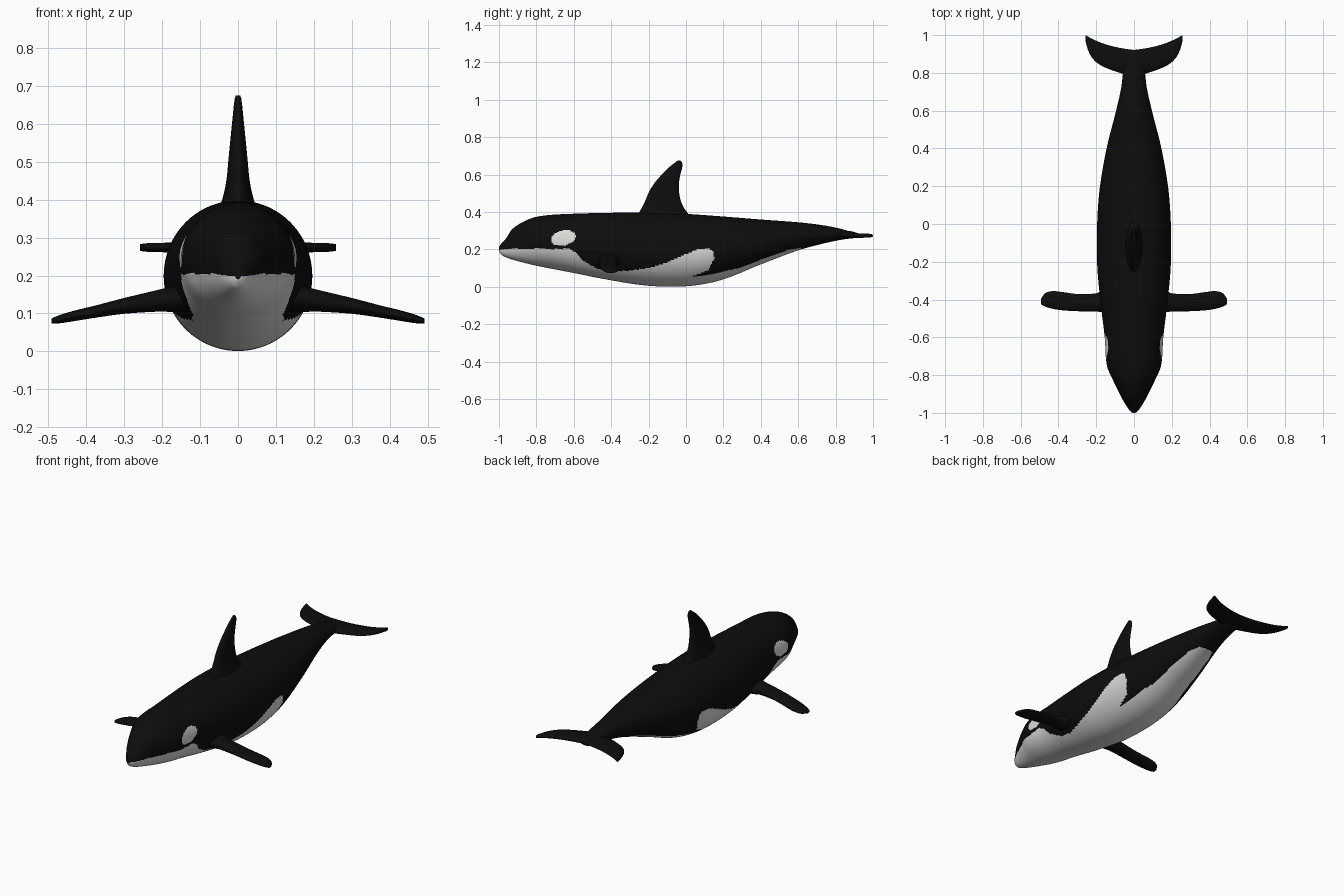
import bpy, bmesh, math
from mathutils import Vector


def material(name, rgb):
    m = bpy.data.materials.new(name)
    m.diffuse_color = (*rgb, 1)
    return m


BLACK = material("skin black", (0.004, 0.004, 0.004))
WHITE = material("patch white", (0.72, 0.72, 0.70))


def resample(rows, density):
    """Smooth (Hermite) interpolation of a table whose first column is the axis."""
    rows = [Vector(r) for r in rows]

    def slope(i):
        a, b = rows[max(i - 1, 0)], rows[min(i + 1, len(rows) - 1)]
        return (b - a) / (b[0] - a[0])

    out = [rows[0]]
    for i in range(len(rows) - 1):
        a, b = rows[i], rows[i + 1]
        d = b[0] - a[0]
        ma, mb = slope(i) * d, slope(i + 1) * d
        n = max(3, int(d * density))
        for k in range(1, n + 1):
            t = k / n
            out.append(a * (2*t**3 - 3*t*t + 1) + ma * (t**3 - 2*t*t + t)
                       + b * (3*t*t - 2*t**3) + mb * (t**3 - t*t))
    return out


def loft(name, rows, point, segments, density, mirror=False, is_white=None):
    """Skin closed rings; point(row, cos, sin) gives a ring position."""
    bm = bmesh.new()
    angles = [2 * math.pi * (k + 0.5) / segments for k in range(segments)]
    rings = [[bm.verts.new(point(r, math.cos(a), math.sin(a))) for a in angles]
             for r in resample(rows, density)]
    for p, q in zip(rings, rings[1:]):
        for k in range(segments):
            j = (k + 1) % segments
            bm.faces.new((p[k], p[j], q[j], q[k]))
    bm.faces.new(rings[0])
    bm.faces.new(rings[-1])
    bmesh.ops.recalc_face_normals(bm, faces=bm.faces)
    if is_white:
        for f in bm.faces:
            c = f.calc_center_median()
            f.material_index = int(is_white(c.y, c.z))
    me = bpy.data.meshes.new(name)
    bm.to_mesh(me)
    bm.free()
    me.shade_smooth()
    me.materials.append(BLACK)
    if is_white:
        me.materials.append(WHITE)
    ob = bpy.data.objects.new(name, me)
    bpy.context.collection.objects.link(ob)
    if mirror:
        ob.modifiers.new("mirror", 'MIRROR')
    return ob


# White belly outline seen from the side (y, z)
BELLY = [(-1.1, -0.1), (-1.1, 0.19), (-0.98, 0.2), (-0.9, 0.205), (-0.8, 0.205),
         (-0.7, 0.202), (-0.63, 0.205), (-0.59, 0.185), (-0.55, 0.14), (-0.48, 0.10),
         (-0.4, 0.082), (-0.3, 0.087), (-0.2, 0.10), (-0.1, 0.13), (0, 0.175),
         (0.07, 0.203), (0.12, 0.208), (0.147, 0.19), (0.15, 0.15), (0.12, 0.09),
         (0.03, 0.053), (0.1, 0.06), (0.28, 0.10), (0.44, 0.16), (0.55, 0.198),
         (0.61, 0.208), (0.63, 0.2), (0.63, -0.1)]


def is_white(y, z):
    # oval patch behind the eye
    dy, dz, t = y + 0.656, z - 0.261, math.radians(12)
    u, v = dy * math.cos(t) + dz * math.sin(t), dz * math.cos(t) - dy * math.sin(t)
    if (u / 0.067)**2 + (v / 0.04)**2 < 1:
        return True
    # even-odd test against the belly outline
    inside = False
    for (y1, z1), (y2, z2) in zip(BELLY, BELLY[1:] + BELLY[:1]):
        if (z1 > z) != (z2 > z) and y < y1 + (z - z1) / (z2 - z1) * (y2 - y1):
            inside = not inside
    return inside


# Body: y, top, bottom, half width
BODY = [(-1.0, 0.212, 0.19, 0.008), (-0.985, 0.235, 0.17, 0.025),
        (-0.96, 0.262, 0.157, 0.042), (-0.93, 0.308, 0.146, 0.06),
        (-0.84, 0.362, 0.122, 0.105), (-0.75, 0.382, 0.103, 0.143),
        (-0.6, 0.391, 0.074, 0.155), (-0.45, 0.395, 0.044, 0.173),
        (-0.25, 0.398, 0.011, 0.193), (-0.1, 0.396, 0.001, 0.196),
        (0.05, 0.387, 0.008, 0.193), (0.2, 0.376, 0.04, 0.18),
        (0.4, 0.36, 0.12, 0.145), (0.6, 0.345, 0.195, 0.095),
        (0.72, 0.331, 0.228, 0.068), (0.82, 0.312, 0.25, 0.055),
        (0.92, 0.283, 0.264, 0.03)]
loft("body", BODY,
     lambda r, c, s: (r[3] * c, r[0], (r[1] + r[2]) / 2 + (r[1] - r[2]) / 2 * s),
     144, 170, is_white=is_white)

# Dorsal fin: z, front edge, rear edge, half thickness
DORSAL = [(0.34, -0.29, 0.06, 0.065), (0.40, -0.25, 0.005, 0.042),
          (0.45, -0.223, -0.024, 0.031), (0.51, -0.197, -0.037, 0.025),
          (0.56, -0.165, -0.037, 0.02), (0.6, -0.13, -0.03, 0.016),
          (0.64, -0.09, -0.02, 0.012), (0.665, -0.058, -0.021, 0.009),
          (0.675, -0.045, -0.03, 0.006)]
loft("dorsal_fin", DORSAL,
     lambda r, c, s: (r[3] * s, (r[1] + r[2]) / 2 + (r[2] - r[1]) / 2 * c, r[0]), 32, 80)


# Flat side fins: x, front edge, rear edge, height, half thickness
def flat(r, c, s):
    return (r[0], (r[1] + r[2]) / 2 + (r[2] - r[1]) / 2 * c, r[3] + r[4] * s)


FLIPPER = [(0.12, -0.475, -0.335, 0.145, 0.04), (0.17, -0.468, -0.353, 0.138, 0.035),
           (0.2, -0.463, -0.367, 0.135, 0.03), (0.3, -0.462, -0.37, 0.12, 0.021),
           (0.38, -0.457, -0.36, 0.104, 0.016), (0.43, -0.449, -0.355, 0.094, 0.014),
           (0.47, -0.438, -0.366, 0.085, 0.011), (0.492, -0.425, -0.395, 0.08, 0.007)]
loft("flipper", FLIPPER, flat, 32, 80, mirror=True)

FLUKE = [(0.0, 0.77, 0.922, 0.278, 0.022), (0.06, 0.795, 0.93, 0.276, 0.018),
         (0.12, 0.815, 0.943, 0.275, 0.015), (0.18, 0.842, 0.962, 0.274, 0.013),
         (0.22, 0.877, 0.98, 0.274, 0.012), (0.245, 0.925, 0.993, 0.274, 0.011),
         (0.258, 0.975, 1.0, 0.274, 0.009)]
loft("tail_fluke", FLUKE, flat, 32, 80, mirror=True)
